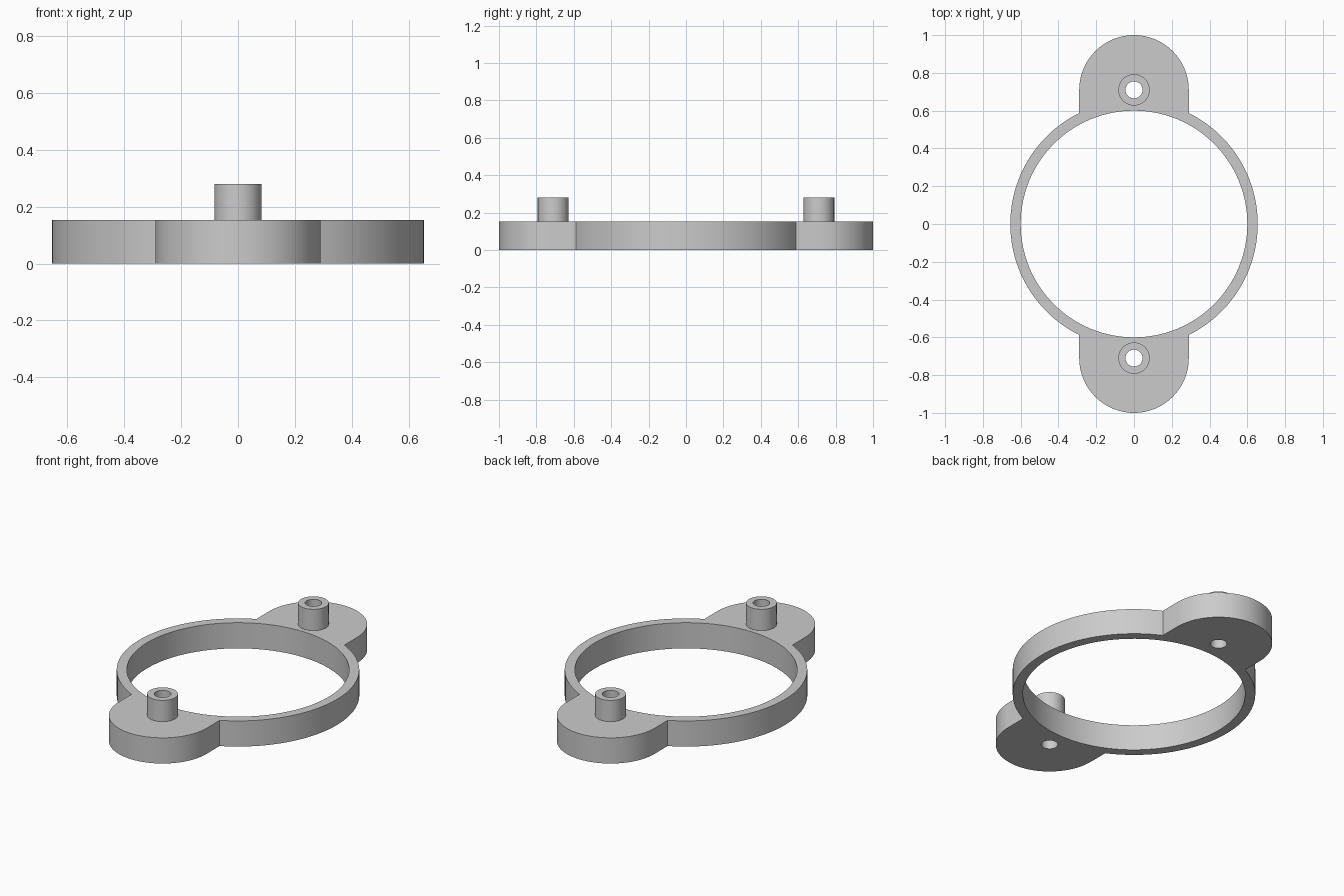
import bpy, bmesh
from math import sin, cos, pi, atan2, sqrt

cube = bpy.data.objects.get("Cube")
if cube:
    bpy.data.objects.remove(cube)

RING_OUT, RING_IN = 0.655, 0.6
EAR_R, EAR_Y = 0.29, 0.71
BOSS_R, HOLE_R = 0.083, 0.045
BODY_H, BOSS_TOP = 0.153, 0.28

grey = bpy.data.materials.new("plain_grey")
grey.use_nodes = True
colour = (0.6, 0.6, 0.6, 1)
grey.diffuse_color = colour
grey.node_tree.nodes["Principled BSDF"].inputs["Base Color"].default_value = colour


def arc(r, cy, start, end, n):
    """Points on an arc centred on (0, cy)."""
    steps = [start + (end - start) * i / n for i in range(n + 1)]
    return [(r * cos(t), cy + r * sin(t)) for t in steps]


def circle(r, cy, n):
    return arc(r, cy, 0, 2 * pi, n)[:-1]


def plate(name, loops, bottom, top, open_base=False):
    """Extrude an outline with holes between two heights."""
    curve = bpy.data.curves.new(name + "_profile", "CURVE")
    curve.dimensions = "2D"
    curve.fill_mode = "BOTH"
    curve.extrude = (top - bottom) / 2
    for loop in loops:
        spline = curve.splines.new("POLY")
        spline.points.add(len(loop) - 1)
        for point, (x, y) in zip(spline.points, loop):
            point.co = (x, y, 0, 1)
        spline.use_cyclic_u = True
    helper = bpy.data.objects.new(name + "_helper", curve)
    bpy.context.collection.objects.link(helper)
    bpy.context.view_layer.update()
    evaluated = helper.evaluated_get(bpy.context.evaluated_depsgraph_get())
    mesh = bpy.data.meshes.new_from_object(evaluated)
    bpy.data.objects.remove(helper)
    bpy.data.curves.remove(curve)

    bm = bmesh.new()
    bm.from_mesh(mesh)
    bmesh.ops.translate(bm, verts=bm.verts, vec=(0, 0, (top + bottom) / 2))
    bmesh.ops.remove_doubles(bm, verts=bm.verts, dist=0.0001)
    bmesh.ops.recalc_face_normals(bm, faces=bm.faces)
    if open_base:
        base = [f for f in bm.faces if f.calc_center_median().z < bottom + 0.001]
        bmesh.ops.delete(bm, geom=base, context="FACES")
    bm.to_mesh(mesh)
    bm.free()
    mesh.name = name
    mesh.materials.clear()
    mesh.materials.append(grey)
    obj = bpy.data.objects.new(name, mesh)
    bpy.context.collection.objects.link(obj)
    bpy.ops.object.select_all(action="DESELECT")
    obj.select_set(True)
    bpy.context.view_layer.objects.active = obj
    bpy.ops.object.shade_smooth_by_angle(angle=pi / 6)
    return obj


# Ring with a rounded mounting ear at the front and back
join = atan2(sqrt(RING_OUT ** 2 - EAR_R ** 2), EAR_R)
outline = (arc(RING_OUT, 0, -join, join, 48)
           + arc(EAR_R, EAR_Y, 0, pi, 48)
           + arc(RING_OUT, 0, pi - join, pi + join, 48)
           + arc(EAR_R, -EAR_Y, pi, 2 * pi, 48))
plate("mounting_ring",
      [outline, circle(RING_IN, 0, 128),
       circle(HOLE_R, EAR_Y, 48), circle(HOLE_R, -EAR_Y, 48)],
      0, BODY_H)

# Hollow pegs on the ears
for name, y in (("front_peg", -EAR_Y), ("back_peg", EAR_Y)):
    plate(name, [circle(BOSS_R, y, 48), circle(HOLE_R, y, 48)],
          BODY_H, BOSS_TOP, open_base=True)
